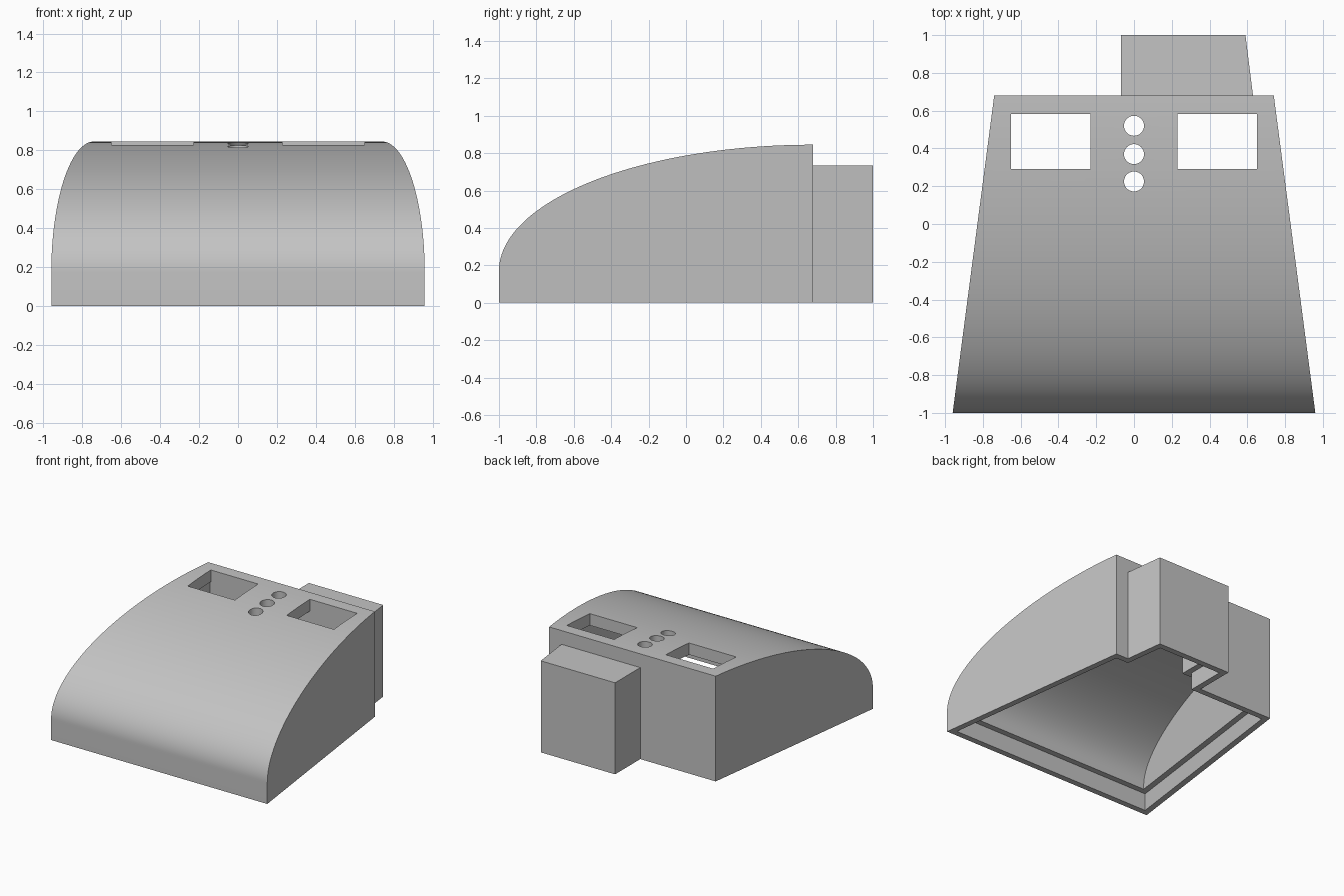
import bpy, bmesh, math

cube = bpy.data.objects.get("Cube")
if cube:
    bpy.data.objects.remove(cube, do_unlink=True)

WALL, RIM, LEDGE = 0.095, 0.048, 0.14
FRONT, BACK, TOP, LIP = -1.0, 0.68, 0.845, 0.17

grey = bpy.data.materials.new("plain_grey")
grey.use_nodes = True
grey.diffuse_color = (0.55, 0.55, 0.55, 1)
grey.node_tree.nodes["Principled BSDF"].inputs["Base Color"].default_value = grey.diffuse_color


def solid(name, ring_a, ring_b):
    """Closed solid between two matching rings of points."""
    bm = bmesh.new()
    a = [bm.verts.new(p) for p in ring_a]
    b = [bm.verts.new(p) for p in ring_b]
    bm.faces.new(a)
    bm.faces.new(b[::-1])
    for i in range(len(a)):
        j = (i + 1) % len(a)
        bm.faces.new((a[j], a[i], b[i], b[j]))
    bmesh.ops.recalc_face_normals(bm, faces=bm.faces)
    mesh = bpy.data.meshes.new(name)
    bm.to_mesh(mesh)
    bm.free()
    mesh.materials.append(grey)
    obj = bpy.data.objects.new(name, mesh)
    bpy.context.collection.objects.link(obj)
    return obj


def prism(name, outline, z0, z1):
    return solid(name, [(x, y, z0) for x, y in outline], [(x, y, z1) for x, y in outline])


def half_width(y):
    return 0.96 - 0.22 * (y - FRONT) / (BACK - FRONT)


def hood(name, inset, bottom, steps=72):
    """Tapered body with a quarter-ellipse roof, shrunk by the inset."""
    profile = [(BACK - inset, bottom), (FRONT + inset, bottom)]
    a, b = BACK - FRONT - inset, TOP - LIP - inset
    end = math.acos(inset / a)
    for i in range(steps + 1):
        t = end * i / steps
        profile.append((BACK - a * math.cos(t), LIP + b * math.sin(t)))
    return solid(name, *[[(s * (half_width(y) - inset), y, z) for y, z in profile]
                         for s in (-1, 1)])


def hood_outline(inset):
    y0, y1 = FRONT + inset, BACK - inset
    w0, w1 = half_width(y0) - inset, half_width(y1) - inset
    return [(-w0, y0), (w0, y0), (w1, y1), (-w1, y1)]


def box_outline(inset, y0):
    y1 = 1 - inset
    def side(y):
        return 0.63 - 0.125 * (y - BACK) - inset
    return [(-0.07 + inset, y0), (side(y0), y0), (side(y1), y1), (-0.07 + inset, y1)]


def combine(target, tool, operation="DIFFERENCE"):
    mod = target.modifiers.new(tool.name, "BOOLEAN")
    mod.operation, mod.solver, mod.object = operation, "EXACT", tool
    bpy.context.view_layer.objects.active = target
    bpy.ops.object.modifier_apply(modifier=mod.name)
    bpy.data.objects.remove(tool, do_unlink=True)


# Outer body with the rear box
shell = hood("housing_shell", 0, 0)
combine(shell, prism("rear_box", box_outline(0, 0.64), 0, 0.735), "UNION")

# Hollow interior and the stepped recess around the open bottom
combine(shell, hood("main_cavity", WALL, -0.1))
combine(shell, prism("box_cavity", box_outline(WALL, 0.45), -0.12, 0.735 - WALL))
combine(shell, prism("main_recess", hood_outline(RIM), -0.14, LEDGE))
combine(shell, prism("box_recess", box_outline(RIM, 0.45), -0.16, LEDGE))

# Two rectangular openings in the roof
for s in (-1, 1):
    window = [(s * x, y) for x, y in ((0.23, 0.29), (0.65, 0.29), (0.65, 0.583), (0.23, 0.583))]
    combine(shell, prism("window", window, 0.66, 1))

# Row of three round holes
for y in (0.225, 0.37, 0.52):
    ring = [(0.053 * math.cos(k * math.tau / 40), y + 0.053 * math.sin(k * math.tau / 40))
            for k in range(40)]
    combine(shell, prism("round_hole", ring, 0.6, 1))

bpy.ops.object.select_all(action="DESELECT")
shell.select_set(True)
bpy.context.view_layer.objects.active = shell
bpy.ops.object.shade_smooth_by_angle(angle=math.radians(30))
